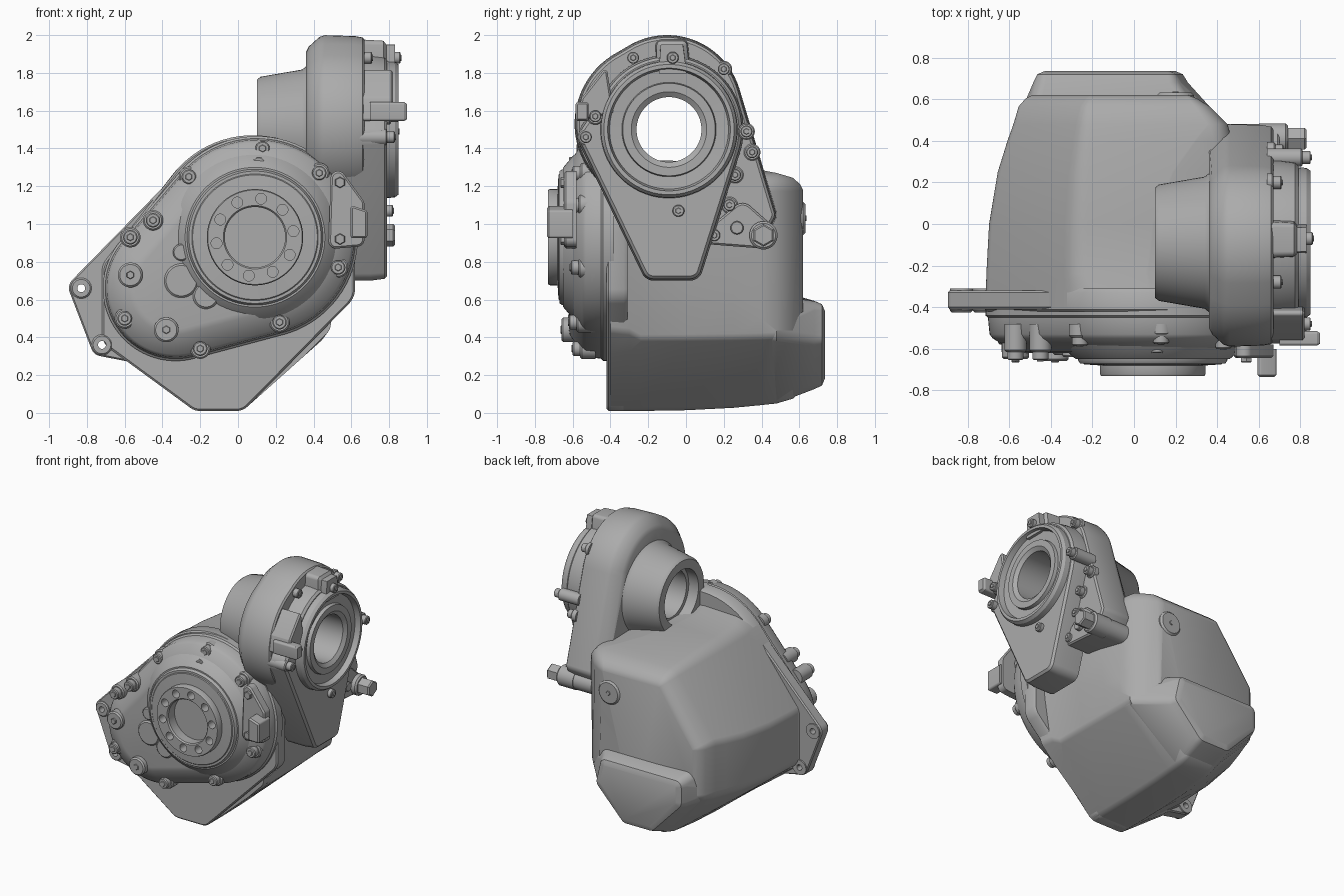
import bpy, bmesh, math
from mathutils import Vector

cube = bpy.data.objects.get("Cube")
if cube:
    bpy.data.objects.remove(cube)

metal = bpy.data.materials.new("cast grey")
metal.use_nodes = True
GREY = (0.41, 0.41, 0.41, 1)
metal.diffuse_color = GREY
metal.node_tree.nodes["Principled BSDF"].inputs["Base Color"].default_value = GREY


def smooth(ob):
    bpy.ops.object.select_all(action='DESELECT')
    ob.select_set(True)
    bpy.context.view_layer.objects.active = ob
    bpy.ops.object.shade_smooth_by_angle(angle=math.radians(32))


def loft(name, rings, closed=False):
    """Skin a list of equal-length point rings."""
    bm = bmesh.new()
    rows = [[bm.verts.new(p) for p in ring] for ring in rings]
    n = len(rows[0])
    pairs = list(zip(rows, rows[1:]))
    if closed:
        pairs.append((rows[-1], rows[0]))
    else:
        bm.faces.new(rows[0])
        bm.faces.new(rows[-1])
    for a, b in pairs:
        for i in range(n):
            j = (i + 1) % n
            bm.faces.new((a[i], a[j], b[j], b[i]))
    bmesh.ops.recalc_face_normals(bm, faces=bm.faces)
    mesh = bpy.data.meshes.new(name)
    bm.to_mesh(mesh)
    bm.free()
    mesh.materials.append(metal)
    ob = bpy.data.objects.new(name, mesh)
    bpy.context.collection.objects.link(ob)
    smooth(ob)
    return ob


def hull(circles, grow=0.0, n=72):
    """Outline wrapped tightly around circles (u, v, radius)."""
    pts = []
    for i in range(n):
        a = math.tau * (i + 0.5) / n
        d = Vector((math.cos(a), math.sin(a)))
        u, v, r = max(circles, key=lambda c: c[0] * d.x + c[1] * d.y + c[2])
        pts.append(Vector((u, v)) + d * max(r + grow, 0.004))
    return pts


def place(pts, axis, pos):
    return [(pos, p[0], p[1]) if axis == 'X' else (p[0], pos, p[1]) for p in pts]


def prism(name, circles, axis, levels, n=72):
    """Extrude a hull through levels (position, outline growth)."""
    return loft(name, [place(hull(circles, g, n), axis, p) for p, g in levels])


def morph(name, sections):
    """Loft along y through (y, shape a, shape b, blend, growth)."""
    return loft(name, [place([p.lerp(q, t) for p, q in zip(hull(a, g), hull(b, g))], 'Y', y)
                       for y, a, b, t, g in sections])


def lathe(name, centre, axis, profile, closed=False, n=64):
    return loft(name, [place(hull([(*centre, r)], 0, n), axis, p) for p, r in profile], closed)


def cylinder(name, u, v, r, axis, start, end, n=24):
    c = 0.15 * r * (1 if end > start else -1)
    return prism(name, [(u, v, r)], axis, [(start, 0), (end - c, 0), (end, -0.15 * r)], n)


def cut(ob, cutter):
    mod = ob.modifiers.new("cut", 'BOOLEAN')
    mod.operation, mod.solver, mod.object = 'DIFFERENCE', 'EXACT', cutter
    bpy.context.view_layer.objects.active = ob
    bpy.ops.object.modifier_apply(modifier=mod.name)
    bpy.data.objects.remove(cutter)
    smooth(ob)


def bolt(name, u, v, r, axis, start, end):
    """Boss, washer and socket-style head."""
    s = 1 if end > start else -1
    cylinder(name + "_boss", u, v, r * 1.2, axis, start, end - s * 0.04)
    cylinder(name + "_head", u, v, r * 0.85, axis, start, end)
    cylinder(name + "_drive", u, v, r * 0.45, axis, start, end + s * 0.006, 6)


# Main case: round at the front, flat-topped and narrower towards the back
floor = [(-.2, .1, .09), (-.01, .1, .09)]
front = floor + [(.5, .66, .12), (.08, .93, .54), (-.62, .75, .1), (-.62, .42, .1)]
middle = floor + [(.39, .43, .07), (.44, .75, .07), (.4, 1.12, .15), (.05, 1.19, .15),
                  (-.22, 1.18, .15), (-.61, .75, .1), (-.61, .44, .1)]
back = [(-.2, .13, .08), (-.01, .13, .08), (.37, .44, .07), (.35, 1.17, .1),
        (-.2, 1.17, .1), (-.48, .78, .1), (-.48, .45, .1)]
rear = [(-.2, .13, .08), (-.01, .13, .08), (.28, .44, .07), (.25, 1.17, .1),
        (-.2, 1.17, .1), (-.48, .78, .1), (-.48, .45, .1)]
prism("front_flange", front, 'Y', [(-.42, -.01), (-.41, 0), (-.33, 0), (-.31, -.012)])
morph("main_case", (
    (-.4, front, middle, .8, 0), (-.3, front, middle, .85, 0), (-.24, front, middle, 1, 0),
    (.0, middle, back, .1, 0), (.25, middle, back, .42, 0), (.4, middle, back, .78, 0),
    (.48, middle, back, 1, 0), (.565, back, rear, .6, -.025), (.605, back, rear, .9, -.06),
    (.62, back, rear, 1, -.09)))

# Lower bulge of the back cover, with a sloping ledge on top
bulge_root = [(-.2, .13, .08), (-.01, .13, .08), (.37, .43, .07), (.3, .56, .06),
              (-.47, .58, .07), (-.47, .45, .1)]
bulge_end = [(-.2, .2, .07), (-.01, .2, .07), (.18, .4, .07), (.16, .53, .06),
             (-.42, .53, .06), (-.41, .42, .07)]
morph("back_bulge", ((.44, bulge_root, bulge_end, 0, -.01), (.48, bulge_root, bulge_end, 0, 0),
                     (.68, bulge_root, bulge_end, .95, 0), (.72, bulge_end, bulge_end, 0, -.015),
                     (.735, bulge_end, bulge_end, 0, -.05)))
cylinder("back_plug", .2, 1.03, .09, 'Y', .5, .632)
cylinder("back_plug_centre", .2, 1.03, .015, 'Y', .6, .638)

# Mounting ears on the front flange
ears = prism("mounting_ears", [(-.83, .66, .065), (-.72, .36, .06), (-.28, 1.2, .08), (-.2, .4, .2)],
             'Y', [(-.41, -.008), (-.4, 0), (-.33, 0), (-.32, -.008)])
for x, z in ((-.83, .66), (-.72, .36)):
    boss = cylinder("ear_boss", x, z, .055, 'Y', -.31, -.425)
    for part in (ears, boss):
        cut(part, cylinder("ear_hole_cutter", x, z, .021, 'Y', -.25, -.5))

# Front cover: rim, sloping shoulder and flat nose
cover = [(.1, .93, .535), (-.33, .66, .385)]
prism("front_cover", cover, 'Y', [(-.38, 0), (-.44, 0), (-.45, -.012), (-.53, -.02),
                                  (-.55, -.035), (-.615, -.14), (-.62, -.17)])
prism("hub_shoulder", [(.09, .93, .43)], 'Y', [(-.5, .06), (-.6, 0), (-.65, -.06)])

# Output hub with bolt circle
hub = lathe("output_hub", (.09, .93), 'Y', [
    (-.45, .37), (-.655, .36), (-.67, .35), (-.67, .335), (-.675, .33),
    (-.68, .255), (-.72, .255), (-.73, .25), (-.73, .168), (-.72, .16), (-.52, .16)])
for i in range(10):
    a = math.tau * (i + .25) / 10
    cut(hub, cylinder("hub_hole_cutter", .09 + .206 * math.cos(a), .93 + .206 * math.sin(a),
                      .029, 'Y', -.62, -.8, 16))

# Bolts and plugs of the front cover
for x, z, y in ((-.26, 1.25, -.585), (.13, 1.4, -.575), (.43, 1.27, -.6), (.53, 1.1, -.61),
                (.53, .77, -.61), (.22, .48, -.62), (-.2, .34, -.6), (-.6, .5, -.62),
                (-.57, .93, -.655), (-.45, 1.02, -.655)):
    bolt("cover_bolt", x, z, .045, 'Y', -.48, y)
for x, z, r, y in ((-.57, .73, .066, -.65), (-.38, .44, .066, -.66), (-.3, .7, .095, -.63),
                   (-.3, .85, .045, -.64), (-.17, .62, .07, -.63), (.11, 1.32, .035, -.62)):
    cylinder("cover_plug", x, z, r, 'Y', -.5, y)
for x, z in ((-.57, .73), (-.38, .44)):
    cylinder("plug_socket", x, z, .022, 'Y', -.6, -.665, 6)

# Sensor bracket beside the hub
prism("sensor_bracket", [(.53, 1.24, .04), (.62, 1.1, .05), (.63, .92, .04), (.52, .91, .04)],
      'Y', [(-.58, 0), (-.635, 0), (-.645, -.01)])
prism("sensor_block", [(.61, 1.08, .015), (.67, 1.06, .015), (.67, .94, .015), (.61, .94, .015)],
      'Y', [(-.6, 0), (-.725, 0), (-.735, -.01)], 40)
for x, z in ((.54, 1.22), (.54, .92)):
    cylinder("sensor_screw", x, z, .03, 'Y', -.6, -.665, 6)

# Transfer housing: shell with a straight rear flank, and the hanging side cover
centre = (-.09, 1.5)
crown = [(-.16, 1.53, .43), (-.1, 1.6, .4)]
shell = prism("transfer_shell", crown + [(.42, 1.05, .06), (.38, .98, .06), (-.3, 1.3, .1)], 'X',
              [(.36, -.09), (.375, -.06), (.43, -.01), (.46, 0), (.62, -.005), (.66, -.012),
               (.67, -.025)])
plate = prism("transfer_cover", [(*centre, .395), (-.46, 1.46, .11), (-.17, .77, .07),
                                 (.02, .77, .07)], 'X',
              [(.56, 0), (.7, 0), (.775, -.01), (.79, -.025)])
for part in (shell, plate):
    cut(part, cylinder("bore_cutter", *centre, .2, 'X', .2, 1.1, 64))
lathe("rear_bearing_neck", centre, 'X', [
    (.1, .2), (.1, .265), (.12, .28), (.34, .318), (.38, .35), (.42, .4), (.42, .172),
    (.18, .172), (.18, .2)], True)
lathe("bearing_ring", centre, 'X', [
    (.7, .37), (.83, .36), (.85, .345), (.85, .325), (.81, .315), (.805, .25), (.83, .245),
    (.83, .2), (.81, .172), (.4, .172), (.4, .21), (.7, .21)], True)

# Bolts around the transfer housing
for y, z, x in ((-.28, 1.88, .71), (-.07, 1.88, .86), (.2, 1.82, .71), (-.48, 1.57, .85),
                (-.53, 1.46, .83), (.32, 1.49, .85), (.35, 1.38, .72), (.26, 1.26, .72),
                (.23, 1.1, .72), (-.04, 1.07, .82), (.15, .94, .72)):
    bolt("transfer_bolt", y, z, .037, 'X', .64, x)
prism("top_lug", [(-.13, 1.945, .025), (-.02, 1.945, .025), (-.14, 1.8, .02), (0, 1.8, .02)],
      'X', [(.6, .01), (.77, 0), (.785, -.02), (.83, -.025)], 40)
prism("side_lug", [(-.57, 1.56, .015), (-.57, 1.63, .015), (-.53, 1.56, .015), (-.53, 1.63, .015)],
      'X', [(.7, 0), (.88, 0), (.895, -.01)], 40)
prism("side_gusset", [(-.56, 1.56, .015), (-.54, 1.66, .015), (-.43, 1.8, .015), (-.4, 1.6, .015)],
      'X', [(.6, 0), (.81, 0), (.82, -.01)], 40)

# Rear lug with large hexagon plug
prism("rear_lug", [(.15, .94, .05), (.41, .94, .07), (.3, 1.05, .06)], 'X',
      [(.45, 0), (.69, 0), (.7, -.01)])
cylinder("rear_plug_collar", .41, .94, .075, 'X', .6, .74)
cylinder("rear_plug_hex", .41, .94, .06, 'X', .6, .83, 6)
cylinder("rear_lug_bolt", .27, .98, .035, 'X', .6, .73)
